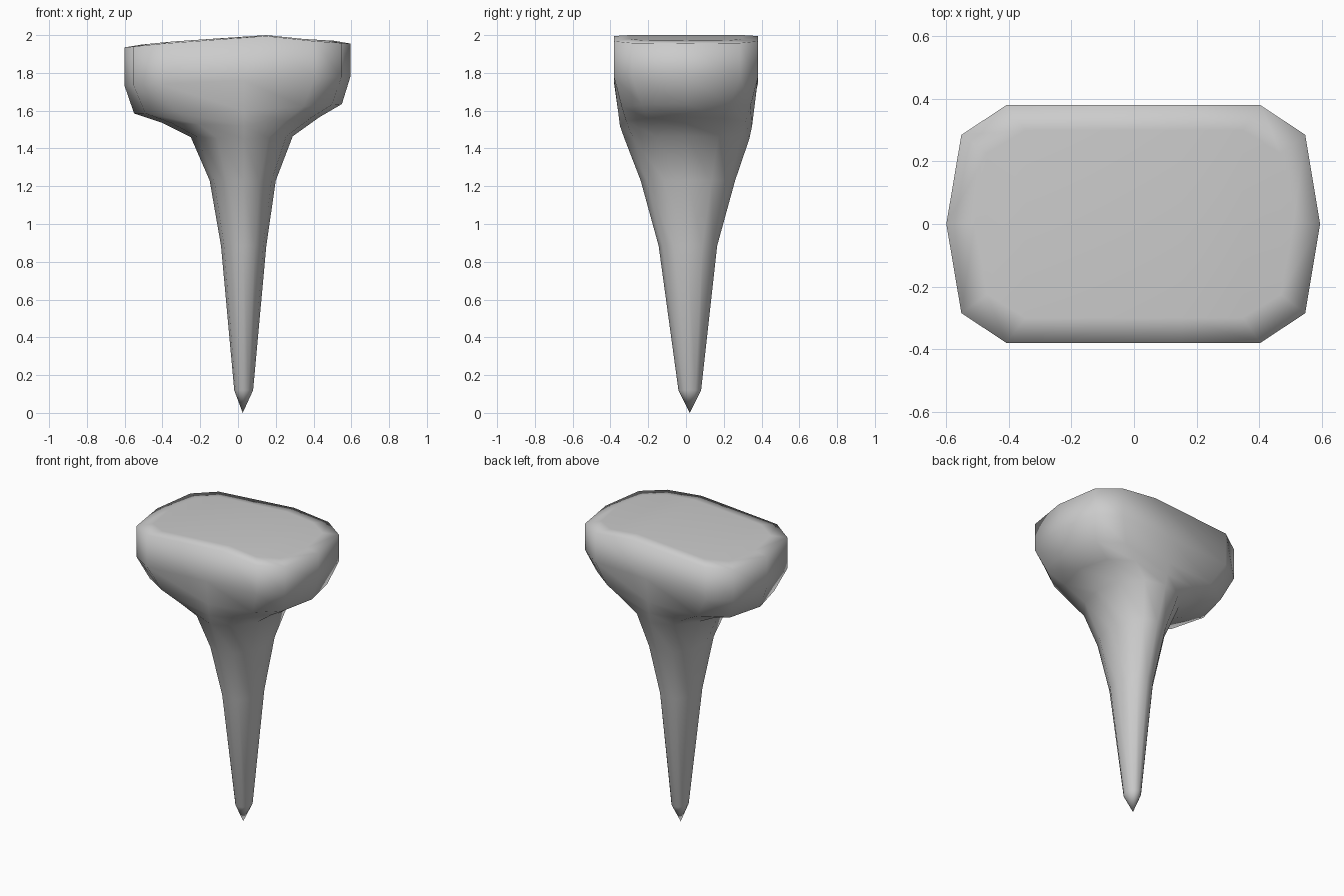
import bpy, bmesh
from math import cos, sin, pi

if "Cube" in bpy.data.objects:
    bpy.data.objects.remove(bpy.data.objects["Cube"])

# Unit cross-sections: chamfered block (head) and round (stem), 12 points each
Q = [(1, 0), (0.92, 0.75), (0.68, 1), (0, 1)]
BLOCK = Q + [(-x, y) for x, y in Q[2::-1]]
BLOCK += [(x, -y) for x, y in BLOCK[5:0:-1]]
ROUND = [(cos(i * pi / 6), sin(i * pi / 6)) for i in range(12)]

# Ring: left x, mid x, right x, front y, back y, left z, mid z, right z, roundness
RINGS = [
    (-.51, .15, .51, -.30, .30, 1.95, 2.00, 1.97, 0),
    (-.60, .15, .595, -.38, .38, 1.935, 1.995, 1.955, 0),
    (-.60, .03, .595, -.38, .38, 1.73, 1.76, 1.78, 0),
    (-.55, .03, .55, -.36, .36, 1.585, 1.60, 1.635, .4),
    (-.40, .03, .43, -.35, .35, 1.535, 1.52, 1.565, .7),
    (-.25, .03, .29, -.325, .335, 1.46, 1.45, 1.465, 1),
    (-.15, .03, .20, -.24, .26, 1.23, 1.23, 1.23, 1),
    (-.09, .03, .15, -.145, .165, .885, .885, .885, 1),
    (-.02, .03, .08, -.04, .08, .12, .12, .12, 1),
]


def ring(bm, xl, xm, xr, yf, yb, zl, zm, zr, r):
    cy = (yf + yb) / 2
    verts = []
    for (bx, by), (cx, sy) in zip(BLOCK, ROUND):
        u, v = bx + (cx - bx) * r, by + (sy - by) * r
        side_x, side_z = (xr, zr) if u > 0 else (xl, zl)
        x = xm + (side_x - xm) * abs(u)
        if r == 0 and 0.01 < abs(u):      # keep the head corners centred
            x = side_x * abs(u)
        verts.append(bm.verts.new((x, cy + (yb - yf) / 2 * v,
                                   zm + (side_z - zm) * abs(u))))
    return verts


# Peg: flared head lofted down into a tapering stem
bm = bmesh.new()
loops = [ring(bm, *p) for p in RINGS]
bm.faces.new(loops[0])
for a, b in zip(loops, loops[1:]):
    for i in range(12):
        j = (i + 1) % 12
        bm.faces.new((a[i], b[i], b[j], a[j]))
# Pointed tip
tip = bm.verts.new((.025, .02, 0))
for i in range(12):
    bm.faces.new((loops[-1][i], tip, loops[-1][(i + 1) % 12]))
# Flat cap cut across into strips so its gentle ridge is kept
cap = loops[0]
bmesh.ops.delete(bm, geom=[f for f in bm.faces if len(f.verts) == 12], context='FACES_ONLY')
bm.faces.new((cap[0], cap[1], cap[11]))
for i in range(1, 5):
    bm.faces.new((cap[i], cap[i + 1], cap[11 - i], cap[12 - i]))
bm.faces.new((cap[5], cap[6], cap[7]))
bmesh.ops.recalc_face_normals(bm, faces=bm.faces)
for f in bm.faces:
    f.smooth = True
mesh = bpy.data.meshes.new("flared_peg")
bm.to_mesh(mesh)
bm.free()
bpy.context.collection.objects.link(bpy.data.objects.new("flared_peg", mesh))
